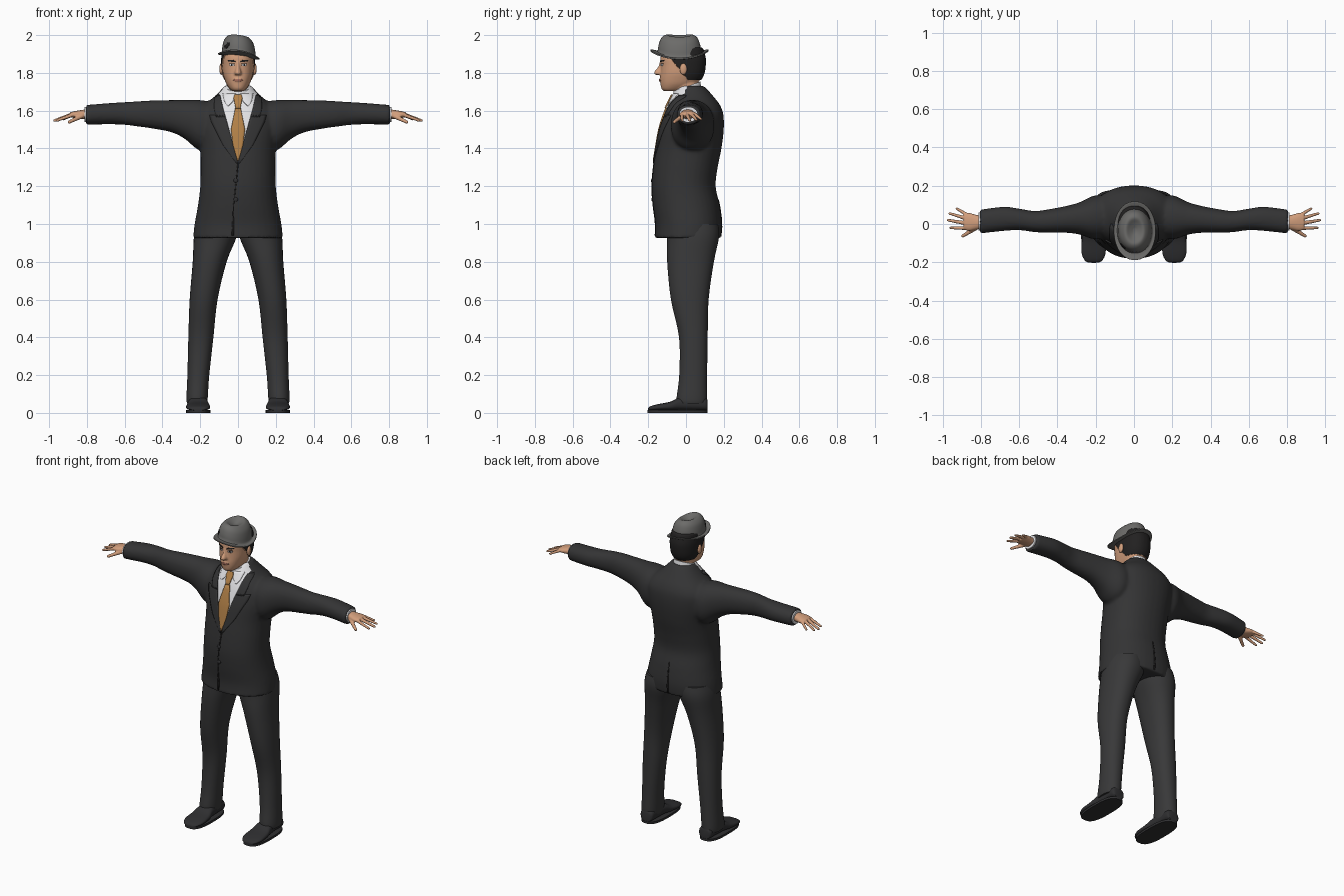
import bpy, bmesh, math
from mathutils import Vector, Matrix
from mathutils.bvhtree import BVHTree

if "Cube" in bpy.data.objects:
    bpy.data.objects.remove(bpy.data.objects["Cube"])


def material(name, r, g, b):
    m = bpy.data.materials.new(name)
    m.use_nodes = True
    m.diffuse_color = (r, g, b, 1)
    m.node_tree.nodes["Principled BSDF"].inputs["Base Color"].default_value = (r, g, b, 1)
    return m


SUIT = material("charcoal suit", .034, .034, .035)
TROUSERS = material("charcoal trousers", .04, .04, .041)
SHOE = material("shoe leather", .028, .028, .03)
SHIRT = material("white shirt", .8, .8, .82)
TIE = material("amber tie", .45, .22, .065)
SKIN = material("skin", .64, .34, .2)
HAIR = material("black hair", .016, .015, .015)
HAT = material("grey felt", .15, .148, .142)
LIP = material("lips", .42, .17, .12)


def cubic(p0, p1, p2, p3, t):
    return [b + .5 * t * (c - a + t * (2*a - 5*b + 4*c - d + t * (3*(b - c) + d - a)))
            for a, b, c, d in zip(p0, p1, p2, p3)]


def loft(bm, rings, axis="z", power=2.2, steps=4, side=1, segs=36, warp=None):
    """Skin closed rings given as (position, low a, high a, low b, high b)."""
    fine = []
    for i in range(len(rings) - 1):
        quad = [rings[max(0, min(len(rings) - 1, i + k))] for k in (-1, 0, 1, 2)]
        fine += [cubic(*quad, s / steps) for s in range(steps)]
    fine.append(rings[-1])
    loops = []
    for p, a0, a1, b0, b1 in fine:
        loop = []
        for s in range(segs):
            t = math.tau * (s + .5) / segs
            c, n = math.cos(t), math.sin(t)
            a = (a0 + a1) / 2 + (a1 - a0) / 2 * math.copysign(abs(c) ** (2 / power), c)
            b = (b0 + b1) / 2 + (b1 - b0) / 2 * math.copysign(abs(n) ** (2 / power), n)
            v = Vector({"x": (p, a, b), "y": (a, p, b), "z": (a, b, p)}[axis])
            v.x *= side
            loop.append(bm.verts.new(warp(v) if warp else v))
        loops.append(loop)
    for low, high in zip(loops, loops[1:]):
        for s in range(segs):
            e = (s + 1) % segs
            bm.faces.new((low[s], low[e], high[e], high[s]))
    bm.faces.new(loops[0])
    bm.faces.new(loops[-1])


def ball(bm, centre, size):
    m = Matrix.Translation(centre) @ Matrix.Diagonal((*size, 1))
    bmesh.ops.create_uvsphere(bm, u_segments=20, v_segments=12, radius=1, matrix=m)


def finish(mesh, angle=45):
    mesh.shade_smooth()
    mesh.set_sharp_from_angle(angle=math.radians(angle))


def make(name, bm, mats, mirror=False, fuse=0):
    bmesh.ops.recalc_face_normals(bm, faces=bm.faces)
    mesh = bpy.data.meshes.new(name)
    bm.to_mesh(mesh)
    bm.free()
    ob = bpy.data.objects.new(name, mesh)
    bpy.context.scene.collection.objects.link(ob)
    if fuse:  # merge overlapping volumes into one soft skin
        r = ob.modifiers.new("fuse", "REMESH")
        r.mode, r.voxel_size = "VOXEL", fuse
        s = ob.modifiers.new("soften", "SMOOTH")
        s.factor, s.iterations = .5, 4
        bpy.context.view_layer.update()
        dg = bpy.context.evaluated_depsgraph_get()
        mesh = bpy.data.meshes.new_from_object(ob.evaluated_get(dg))
        ob.modifiers.clear()
        ob.data = mesh
    mesh.materials.clear()
    for m in mats:
        mesh.materials.append(m)
    finish(mesh)
    if mirror:
        ob.modifiers.new("mirror", "MIRROR").use_mirror_merge = False
    return ob


def recolour(ob, planes, rule, inflate=0):
    """Cut the mesh along planes, then give faces that meet the rule colour 1."""
    bm = bmesh.new()
    bm.from_mesh(ob.data)
    for co, no in planes:
        bmesh.ops.bisect_plane(bm, geom=bm.verts[:] + bm.edges[:] + bm.faces[:],
                               plane_co=co, plane_no=no)
    bm.normal_update()
    chosen = [f for f in bm.faces if rule(f.calc_center_median())]
    for f in chosen:
        f.material_index = 1
    for v in {v for f in chosen for v in f.verts}:
        v.co += v.normal * inflate
    bm.to_mesh(ob.data)
    bm.free()
    finish(ob.data)


def surface(ob):
    return BVHTree.FromPolygons([v.co for v in ob.data.vertices],
                                [p.vertices[:] for p in ob.data.polygons])


def plate(name, tree, rows, mat, mirror=False, lift=.002, thick=.008, back=False, cols=6):
    """Thin sheet laid on a surface; rows are (height, x start, x end)."""
    bm, grid = bmesh.new(), []
    d = -1 if back else 1
    for a, b in zip(rows, rows[1:]):
        for s in range(5 if b is rows[-1] else 4):
            z, x0, x1 = (p + (q - p) * s / 4 for p, q in zip(a, b))
            line = []
            for c in range(cols + 1):
                x = x0 + (x1 - x0) * c / cols
                hit = tree.ray_cast(Vector((x, -d, z)), Vector((0, d, 0)))[0]
                hit = hit or tree.find_nearest(Vector((x, 0, z)))[0]
                line.append(bm.verts.new(hit - Vector((0, d * lift, 0))))
            grid.append(line)
    for low, high in zip(grid, grid[1:]):
        for c in range(cols):
            bm.faces.new((low[c], low[c + 1], high[c + 1], high[c]))
    ob = make(name, bm, [mat], mirror)
    s = ob.modifiers.new("thickness", "SOLIDIFY")
    s.thickness, s.offset = thick, 0


# Jacket: torso and both sleeves fused, with a shirt opening cut in the front
bm = bmesh.new()
torso = [(.925, .238, -.165, .185), (1, .23, -.162, .19), (1.1, .212, -.175, .178),
         (1.2, .2, -.181, .157), (1.3, .198, -.173, .168), (1.4, .2, -.158, .188),
         (1.5, .215, -.14, .2), (1.58, .215, -.115, .198), (1.63, .18, -.095, .18),
         (1.67, .13, -.075, .15), (1.71, .09, -.055, .115), (1.73, .075, -.04, .095)]
loft(bm, [(z, -w, w, y0, y1) for z, w, y0, y1 in torso])
sleeve = [(.1, -.06, .14, 1.42, 1.64), (.2, -.08, .15, 1.39, 1.656), (.28, -.056, .115, 1.45, 1.656),
          (.35, -.046, .095, 1.485, 1.656), (.45, -.046, .076, 1.505, 1.654),
          (.52, -.042, .068, 1.515, 1.65), (.6, -.032, .08, 1.525, 1.645),
          (.68, -.036, .09, 1.528, 1.64), (.805, -.05, .075, 1.526, 1.63)]
for side in (-1, 1):
    loft(bm, sleeve, "x", side=side)
jacket = make("jacket", bm, [SUIT, SHIRT], fuse=.01)
recolour(jacket, [((0, 0, 1.33), (s * .36, 0, -.1)) for s in (-1, 1)],
         lambda c: c.y < 0 and abs(c.x) < .1 * (c.z - 1.33) / .36)
cloth = surface(jacket)

# Lapels, collar flaps, tie, front edge, back vent and buttons
plate("lapels", cloth, [(1.32, 0, .008), (1.42, .025, .08), (1.54, .058, .14), (1.575, .068, .15)],
      SUIT, True)
plate("jacket_collar", cloth, [(1.565, .066, .115), (1.61, .078, .125), (1.68, .094, .125)], SUIT, True)
plate("shirt_collar_flaps", cloth, [(1.625, .05, .056), (1.65, .026, .072), (1.69, .01, .08)],
      SHIRT, True, thick=.006)
plate("tie", cloth, [(1.615, -.014, .014), (1.5, -.037, .037), (1.42, -.027, .027), (1.335, -.003, .003)],
      TIE, lift=.004)
plate("tie_knot", cloth, [(1.685, -.018, .018), (1.665, -.023, .023), (1.612, -.012, .012)],
      TIE, lift=.008)
plate("front_edge", cloth, [(1.32, -.003, .004), (1.1, -.026, -.021), (.94, -.034, -.022)],
      HAIR, lift=.001, thick=.004, cols=1)
plate("back_vent", cloth, [(1.13, -.002, .002), (.935, -.006, .006)],
      HAIR, lift=.001, thick=.004, back=True, cols=1)
bm = bmesh.new()
for z in (1.23, 1.13):
    front = cloth.ray_cast(Vector((-.012, -1, z)), Vector((0, 1, 0)))[0]
    ball(bm, front, (.012, .006, .012))
make("buttons", bm, [SHOE])

# Trousers
bm = bmesh.new()
loft(bm, [(1, .005, .22, -.11, .17), (.93, .008, .234, -.1, .175), (.8, .06, .24, -.1, .148),
          (.6, .108, .256, -.08, .12), (.4, .13, .263, -.037, .115), (.2, .152, .268, -.036, .112),
          (.08, .16, .273, -.05, .112), (.05, .163, .27, -.045, .108)])
make("trouser_legs", bm, [TROUSERS], True)

# Shoes with flat soles
bm = bmesh.new()
shoe = [(-.202, .025, .022), (-.19, .046, .034), (-.15, .063, .046), (-.08, .061, .06),
        (-.03, .052, .085), (.05, .046, .09), (.1, .044, .085), (.113, .034, .07)]
loft(bm, [(y, .211 - w, .211 + w, .012, h) for y, w, h in shoe], "y", 2.5)
loft(bm, [(z, .146, .276, -.203, .115) for z in (0, .014)], power=2.8, steps=1)
make("shoes", bm, [SHOE], True)

# Shirt cuffs and hands
bm = bmesh.new()
loft(bm, [(.79, -.034, .06, 1.54, 1.62), (.812, -.034, .06, 1.54, 1.62)], "x", steps=1)
make("shirt_cuffs", bm, [SHIRT], True)
bm = bmesh.new()
loft(bm, [(.79, -.022, .042, 1.558, 1.608), (.825, -.03, .048, 1.556, 1.604),
          (.86, -.036, .058, 1.56, 1.598), (.888, -.03, .058, 1.565, 1.592)], "x")
fingers = [((.875, .05, 1.578), (.925, .08, 1.555), .0085), ((.88, .03, 1.58), (.962, .055, 1.552), .009),
           ((.88, .004, 1.58), (.97, .02, 1.548), .0095), ((.875, -.022, 1.578), (.958, -.02, 1.548), .009),
           ((.825, -.02, 1.572), (.893, -.062, 1.54), .011)]
for base, tip, r in fingers:
    a, b = Vector(base), Vector(tip)
    m = Matrix.Translation((a + b) / 2) @ (b - a).to_track_quat("Z", "Y").to_matrix().to_4x4()
    bmesh.ops.create_cone(bm, cap_ends=True, segments=14, radius1=r * 1.15, radius2=r * .8,
                          depth=(b - a).length, matrix=m)
    ball(bm, b, [r * .85] * 3)
make("hands", bm, [SKIN], True, fuse=.004)

# Head, neck and nose fused, with a raised hair region
bm = bmesh.new()
head = [(1.703, .028, -.115, -.03), (1.715, .043, -.129, 0), (1.74, .061, -.135, .05),
        (1.77, .073, -.137, .08), (1.8, .081, -.135, .094), (1.84, .084, -.134, .1),
        (1.88, .084, -.135, .1), (1.93, .076, -.12, .085)]
loft(bm, [(z, -w, w, y0, y1) for z, w, y0, y1 in head], power=2.3)
loft(bm, [(z, -.058, .058, -.056, .066) for z in (1.65, 1.72, 1.8)])
nose = [(1.862, .008, -.138), (1.83, .011, -.149), (1.803, .018, -.17), (1.79, .017, -.162)]
loft(bm, [(z, -w, w, y, -.1) for z, w, y in nose])
ball(bm, (0, -.128, 1.763), (.026, .014, .014))
head = make("head", bm, [SKIN, HAIR], fuse=.005)
recolour(head, [((0, -.08, 1.88), (0, 1, .8)), ((0, 0, 1.765), (0, 0, 1))],
         lambda c: c.z > 1.765 and c.y + .08 + .8 * (c.z - 1.88) > 0, .005)
face = surface(head)
bm = bmesh.new()
ball(bm, (.089, -.014, 1.82), (.01, .019, .03))
make("ears", bm, [SKIN], True)

# Painted face details
plate("eyebrows", face, [(1.857, .014, .018), (1.862, .014, .05), (1.868, .024, .056)],
      HAIR, True, lift=.001, thick=.004)
plate("eye_whites", face, [(1.837, .024, .04), (1.842, .018, .046), (1.847, .024, .042)],
      SHIRT, True, lift=.001, thick=.003)
plate("irises", face, [(1.837, .029, .036), (1.847, .028, .037)], HAIR, True, lift=.002, thick=.003)
plate("eyelids", face, [(1.846, .016, .048), (1.85, .02, .046)], HAIR, True, lift=.002, thick=.003)
plate("mouth", face, [(1.755, -.014, .014), (1.762, -.028, .028), (1.768, -.012, .012)],
      LIP, lift=.001, thick=.003)

# Standing shirt collar, higher at the back
bm = bmesh.new()
loft(bm, [(1.65, -.08, .08, -.078, .088), (1.7, -.07, .07, -.07, .08), (1.727, -.066, .066, -.066, .076)],
     warp=lambda v: v + Vector((0, 0, .36 * v.y)))
make("shirt_collar", bm, [SHIRT])

# Hat: upturned brim and dented crown, worn at a slight tilt
bm = bmesh.new()
hat = [(1.882, .08, .11), (1.884, .107, .15), (1.888, .11, .153), (1.893, .107, .15), (1.896, .092, .118),
       (1.93, .087, .111), (1.965, .078, .1), (1.987, .062, .084), (1.996, .046, .065),
       (1.987, .027, .04), (1.978, .008, .012)]
loft(bm, [(z, .004 - w, .004 + w, -.035 - d, -.035 + d) for z, w, d in hat], power=2.1, steps=3,
     warp=lambda v: v + Vector((0, 0, -.12 * v.x + 1.3 * (v.y + .035) ** 2)))
hat = make("hat", bm, [HAT])
plate("hat_feather", surface(hat), [(1.928, -.07, -.062), (1.945, -.068, -.046), (1.96, -.054, -.046)],
      HAIR, lift=.001, thick=.005)
